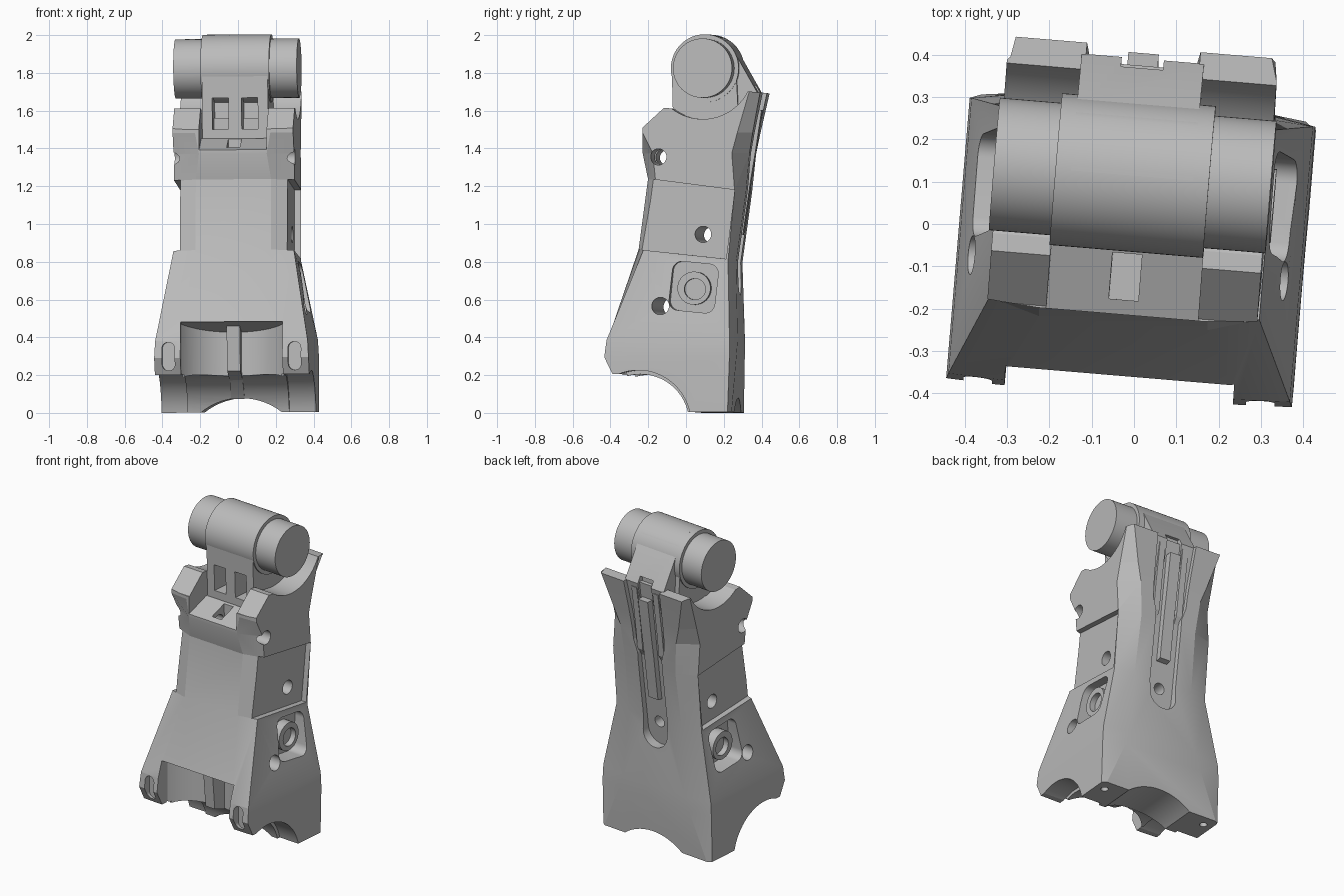
import bpy, bmesh, math
from mathutils import Matrix

cube = bpy.data.objects.get("Cube")
if cube:
    bpy.data.objects.remove(cube, do_unlink=True)

grey = bpy.data.materials.new("plain_grey")
grey.use_nodes = True
GREY = (0.5, 0.5, 0.5, 1)
grey.diffuse_color = GREY
grey.node_tree.nodes["Principled BSDF"].inputs["Base Color"].default_value = GREY
parts = []


def finish(bm, name, keep=True):
    bmesh.ops.recalc_face_normals(bm, faces=bm.faces)
    mesh = bpy.data.meshes.new(name)
    bm.to_mesh(mesh)
    bm.free()
    mesh.materials.append(grey)
    ob = bpy.data.objects.new(name, mesh)
    bpy.context.scene.collection.objects.link(ob)
    if keep:
        parts.append(ob)
    else:
        ob.hide_render = True
    return ob


def prism(name, pts, a, b, axis="x", keep=False, shear=0):
    """Extrude a 2D outline along an axis from a to b (shear leans y with z)."""
    place = {"x": lambda p, t: (t, p[0], p[1]),
             "y": lambda p, t: (p[0], t + shear * p[1], p[1]),
             "z": lambda p, t: (p[0], p[1], t)}[axis]
    bm = bmesh.new()
    lo = [bm.verts.new(place(p, a)) for p in pts]
    hi = [bm.verts.new(place(p, b)) for p in pts]
    bm.faces.new(lo)
    bm.faces.new(hi)
    for i in range(len(pts)):
        j = (i + 1) % len(pts)
        bm.faces.new((lo[i], lo[j], hi[j], hi[i]))
    return finish(bm, name, keep)


def arc(cx, cy, r, start=0, end=360, n=48):
    full = abs(end - start) == 360
    steps = n if full else n + 1
    ang = [math.radians(start + (end - start) * i / n) for i in range(steps)]
    return [(cx + r * math.cos(t), cy + r * math.sin(t)) for t in ang]


def box(cx, cy, w, h):
    return [(cx - w, cy - h), (cx + w, cy - h), (cx + w, cy + h), (cx - w, cy + h)]


def rounded(cx, cy, w, h, r, tilt=0):
    pts = []
    for k, (sx, sy) in enumerate(((1, 1), (-1, 1), (-1, -1), (1, -1))):
        pts += arc(sx * (w - r), sy * (h - r), r, 90 * k, 90 * k + 90, 8)
    c, s = math.cos(tilt), math.sin(tilt)
    return [(cx + x * c - y * s, cy + x * s + y * c) for x, y in pts]


def apply_cuts(ob, cutters):
    for c in cutters:
        m = ob.modifiers.new("cut", "BOOLEAN")
        m.operation, m.solver, m.object = "DIFFERENCE", "EXACT", c
    dg = bpy.context.evaluated_depsgraph_get()
    mesh = bpy.data.meshes.new_from_object(ob.evaluated_get(dg))
    ob.modifiers.clear()
    ob.data = mesh
    for c in cutters:
        bpy.data.objects.remove(c, do_unlink=True)


# Body: eight-sided rings (z, tilt, front half, front y, half width,
# side front y, side back y, back half, back y)
RINGS = [
    (0.00, 0, .30, -.26, .41, -.26, .255, .385, .275),
    (0.29, 0, .29, -.405, .41, -.40, .265, .265, .29),
    (0.38, 0, .28, -.393, .405, -.388, .265, .23, .294),
    (0.83, .13, .20, -.235, .32, -.20, .25, .20, .283),
    (1.21, .13, .20, -.185, .32, -.135, .285, .19, .335),
    (1.37, 0, .18, -.215, .32, -.15, .27, .21, .355),
    (1.48, 0, .20, -.215, .32, -.205, .30, .245, .375),
    (1.72, 0, .20, -.215, .32, -.205, .37, .312, .425),
]
bm = bmesh.new()
rings = []
for z, t, fx, yf, wx, ys, yr, bx, yb in RINGS:
    half = [(fx, yf), (wx, ys), (wx, yr), (bx, yb)]
    loop = half + [(-x, y) for x, y in reversed(half)]
    rings.append([bm.verts.new((x, y, z - t * y)) for x, y in loop])
bm.faces.new(rings[0])
bm.faces.new(rings[-1])
for a, b in zip(rings, rings[1:]):
    for i in range(8):
        j = (i + 1) % 8
        bm.faces.new((a[i], a[j], b[j], b[i]))
body = finish(bm, "body")

HUB = (0.115, 1.82)
cuts = [
    # top outline, cradle, gap between horns
    prism("top_cut", [(-.6, 1.5), (-.21, 1.5), (-.09, 1.61), (0, 1.6), (.33, 1.7),
                      (.6, 1.67), (.6, 2.3), (-.6, 2.3)], -1, 1),
    prism("cradle_cut", arc(*HUB, .27, n=64), -1, 1),
    prism("gap_cut", [(-.5, 1.28), (-.06, 1.45), (.05, 1.45), (.05, 1.9), (-.5, 1.9)], -.18, .18),
    prism("floor_slot", box(0, -.125, .035, .055), 1.3, 1.6, "z"),
    # underside arches
    prism("wheel_cut", arc(-.22, -.06, .26, n=64), -1, 1),
    prism("front_under_cut", box(-.45, 0, .16, .2), -1, 1),
    prism("trough_cut", arc(.015, -.27, .345, n=64), -1, 1, "y"),
    # concave front pocket
    prism("front_pocket", arc(0, -.48, .32, 32, 148, 32) + [(-.27, -.6), (.27, -.6)], -.1, .48, "z"),
    # back channel, flared between the ears, and its hole
    prism("channel_cut", arc(0, .71, .09, 180, 360, 20)
          + [(.09, 1.22), (.115, 1.3), (.145, 1.9), (-.145, 1.9), (-.115, 1.3), (-.09, 1.22)],
          .138, .6, "y", shear=.14),
    prism("channel_hole", arc(0, .77, .035, n=32), .1, .6, "y"),
    # holes right through the sides
    prism("low_hole", arc(-.105, .56, .046, n=32), -.6, .6),
    prism("mid_hole", arc(.115, .94, .043, n=32), -.6, .6),
    prism("high_hole", arc(-.12, 1.35, .043, n=32), -.6, .6),
]
for s in (1, -1):
    cuts += [
        prism("waist_recess", [(-.6, .9), (.24, .81), (.285, 1.175), (-.6, 1.29)], s * .285, s * .6),
        prism("side_pocket", rounded(.07, .66, .122, .13, .05, -.1), s * .27, s * .6),
        prism("outer_wheel_cut", arc(-.22, -.06, .28, n=64), s * .27, s * .6),
        prism("foot_hole", arc(s * .35, .2, .022, n=32), -.1, .1, "z"),
        prism("lug_slot", rounded(s * .335, .298, .034, .075, .033), -.6, -.355, "y"),
    ]
apply_cuts(body, cuts)

# Bosses in the side pockets
for s, side in ((1, "left"), (-1, "right")):
    boss = prism(side + "_boss", arc(.07, .655, .088, n=32), s * .26, s * .33, keep=True)
    apply_cuts(boss, [prism("bore", arc(.075, .65, .056, n=32), s * .295, s * .6)])

# Rib and sloping lip inside the front pocket
prism("front_rib", [(-.27, .46), (-.25, .22), (-.1, .17), (-.03, .11), (0, .07), (.05, .3), (0, .46)],
      -.035, .035, keep=True)
prism("front_lip", [(-.35, .48), (-.13, .415), (-.13, .49), (-.34, .49)], -.275, .275, keep=True)

# Hinge pin, hub and hub arm
prism("hinge_pin", arc(*HUB, .157, n=64), -.328, .328, keep=True)
prism("hub", arc(*HUB, .18, n=64), -.182, .182, keep=True)
arm = prism("hub_arm", [(-.06, 1.78), (-.05, 1.4), (.3, 1.42), (.28, 1.82)], -.175, .175, keep=True)
apply_cuts(arm, [prism("window", box(s * .078, 1.582, .043, .083), -.3, .12, "y") for s in (1, -1)])
tail = prism("hub_tail", arc(*HUB, .18, 40, 90, 12) + [(.1, 1.5), (.34, 1.45), (.392, 1.69)],
             -.145, .145, keep=True)
apply_cuts(tail, [prism("tail_slot", box(0, 1.6, .05, .13), .35, .6, "y")])

# Spring bar and side strips in the back channel
prism("back_bar", [(.24, .93), (.305, .94), (.345, 1.22), (.37, 1.37), (.405, 1.6), (.3, 1.6)],
      -.036, .036, keep=True)
for s, side in ((1, "left"), (-1, "right")):
    prism(side + "_strip", [(.28, 1.15), (.33, 1.24), (.35, 1.4), (.39, 1.66), (.32, 1.66)],
          s * .06, s * .1, keep=True)

# Turn about z with a trace of roll; flat large body faces, smooth curves
turn = (Matrix.Translation((0, 0, .003)) @ Matrix.Rotation(math.radians(-.4), 4, "Y")
        @ Matrix.Rotation(math.radians(-4.8), 4, "Z"))
for ob in parts:
    for poly in ob.data.polygons:
        poly.use_smooth = ob is not body or poly.area < .03
    ob.data.set_sharp_from_angle(angle=math.radians(14))
    ob.data.transform(turn)
